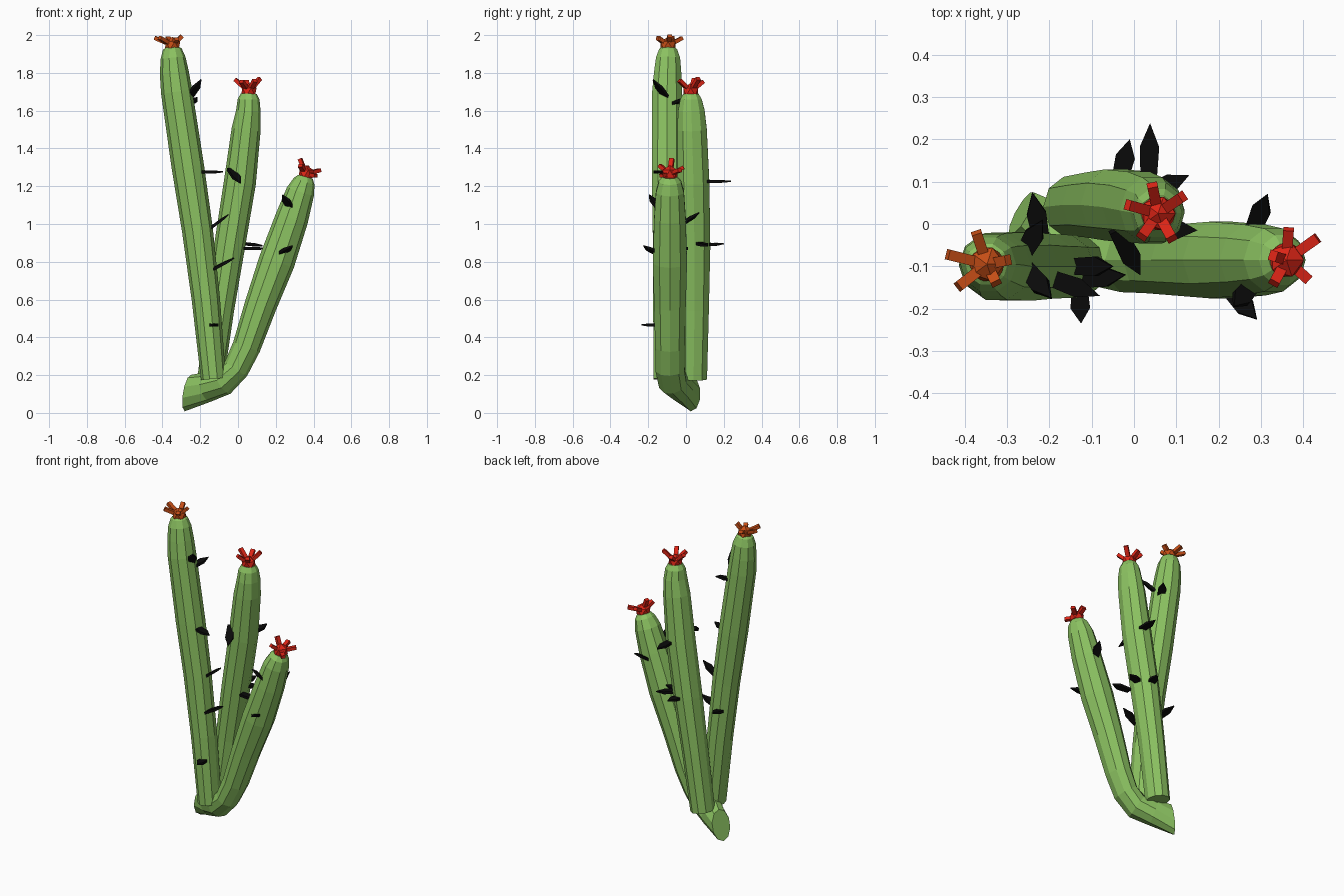
import bpy, bmesh, math
from mathutils import Vector as V


def material(name, rgb):
    m = bpy.data.materials.new(name)
    m.diffuse_color = (*rgb, 1)
    return m


GREEN = material("cactus green", (0.26, 0.54, 0.12))
RED = material("flower red", (0.72, 0.018, 0.008))
ORANGE = material("flower orange", (0.56, 0.075, 0.008))
BLACK = material("thorn black", (0.003, 0.003, 0.003))


def finish(bm, name, mat):
    bmesh.ops.recalc_face_normals(bm, faces=bm.faces)
    me = bpy.data.meshes.new(name)
    bm.to_mesh(me)
    bm.free()
    me.materials.append(mat)
    ob = bpy.data.objects.new(name, me)
    bpy.context.collection.objects.link(ob)
    return ob


def stem(name, rings, start=None, sides=10):
    """Loft of rings (x, y, z, side radius, other radius) along a path."""
    bm = bmesh.new()
    pts = [V(r[:3]) for r in rings]
    loops = []
    for i, r in enumerate(rings):
        t = (pts[min(i + 1, len(pts) - 1)] - pts[max(i - 1, 0)]).normalized()
        if i == 0 and start:
            t = V(start).normalized()
        side = (V((0, 1, 0)) - t * t.y).normalized()
        up = t.cross(side)
        loops.append([bm.verts.new(pts[i] + side * r[3] * math.cos(a) + up * r[4] * math.sin(a))
                      for a in (math.tau * (k + 0.5) / sides for k in range(sides))])
    for a, b in zip(loops, loops[1:]):
        for k in range(sides):
            j = (k + 1) % sides
            bm.faces.new((a[k], a[j], b[j], b[k]))
    bm.faces.new(loops[0])
    bm.faces.new(loops[-1])
    finish(bm, name, GREEN)


def flower(name, centre, tips, mat):
    """Faceted bud with square-ended petals reaching to the given tips."""
    bm = bmesh.new()
    c = V(centre)
    bmesh.ops.create_icosphere(bm, subdivisions=1, radius=0.046)
    bmesh.ops.translate(bm, verts=bm.verts, vec=c)
    for tip in tips:
        d = V(tip) - c
        rot = d.to_track_quat('Z', 'Y')
        box = bmesh.ops.create_cube(bm, size=1)['verts']
        for v in box:
            v.co = c + rot @ V((v.co.x * 0.025, v.co.y * 0.02, (v.co.z + 0.5) * d.length))
    finish(bm, name, mat)


def thorn(name, base, tip, width=0.046, thick=0.016):
    """Flat blade: straight sides, then a pointed tip."""
    bm = bmesh.new()
    base, tip = V(base), V(tip)
    d = tip - base
    base = base - d.normalized() * 0.03
    d = tip - base
    w = d.cross(V((0, 0, 1))).normalized()
    n = d.cross(w).normalized()
    outline = [(0, -.4), (.62, -.5), (1, 0), (.62, .5), (0, .4)]
    lo, hi = [[bm.verts.new(base + d * u + w * s * width + n * h * (0.4 if u == 1 else 1))
               for u, s in outline] for h in (-thick / 2, thick / 2)]
    bm.faces.new(lo)
    bm.faces.new(hi)
    for i in range(5):
        j = (i + 1) % 5
        bm.faces.new((lo[i], lo[j], hi[j], hi[i]))
    finish(bm, name, BLACK)


# Three stems
stem("tall_stem", [
    (-.13, -.10, .18, .075, .066), (-.17, -.10, .60, .078, .075), (-.215, -.10, .97, .08, .082),
    (-.265, -.10, 1.30, .085, .086), (-.325, -.10, 1.70, .083, .083), (-.337, -.097, 1.80, .076, .077),
    (-.344, -.095, 1.88, .067, .066), (-.348, -.095, 1.925, .05, .05), (-.349, -.095, 1.94, .03, .03)])
stem("middle_stem", [
    (-.145, .04, .18, .075, .07), (-.095, .045, .55, .08, .075), (-.045, .045, .88, .088, .082),
    (.01, .04, 1.22, .088, .085), (.043, .032, 1.50, .082, .077), (.055, .028, 1.60, .074, .065),
    (.056, .026, 1.66, .06, .058), (.057, .026, 1.69, .042, .042)])
stem("leaning_stem", [
    (-.265, .025, .105, .058, .098), (-.17, -.025, .135, .072, .08), (-.08, -.07, .165, .08, .075),
    (-.01, -.085, .235, .08, .07), (.045, -.085, .35, .082, .075), (.12, -.085, .57, .088, .085),
    (.205, -.085, .80, .095, .096), (.285, -.085, 1.03, .088, .088), (.33, -.085, 1.17, .078, .075),
    (.35, -.085, 1.225, .062, .058), (.357, -.085, 1.25, .04, .04)], start=(.86, -.45, -.15))

# Flowers
flower("tall_flower", (-.347, -.095, 1.945),
       [(-.44, -.072, 1.985), (-.415, -.148, 1.985), (-.372, -.02, 1.985),
        (-.297, -.085, 1.995), (-.325, -.14, 1.98)], ORANGE)
flower("middle_flower", (.057, .025, 1.70),
       [(.043, .092, 1.755), (-.015, .045, 1.765), (.018, -.03, 1.755),
        (.09, -.035, 1.76), (.115, .065, 1.77)], RED)
flower("leaning_flower", (.36, -.085, 1.265),
       [(.365, -.012, 1.30), (.433, -.033, 1.285), (.412, -.132, 1.255),
        (.33, -.14, 1.31), (.328, -.075, 1.345)], RED)

# Thorns (base, tip)
for i, (b, t) in enumerate([
        ((-.25, -.11, 1.68), (-.195, -.175, 1.765)), ((-.255, -.06, 1.64), (-.215, .01, 1.67)),
        ((-.19, -.13, 1.275), (-.08, -.17, 1.276)), ((-.13, -.10, .99), (-.05, -.10, 1.05)),
        ((-.115, -.13, .77), (-.02, -.12, .82)), ((-.128, -.17, .465), (-.125, -.235, .466)),
        ((-.22, -.03, .80), (-.24, .075, .83)),
        ((-.03, -.035, 1.275), (.015, -.12, 1.215)), ((.035, .12, 1.225), (.038, .238, 1.226)),
        ((-.03, .12, .89), (-.01, .20, .896)), ((.04, .075, .895), (.13, .115, .885)),
        ((.06, -.01, .87), (.15, -.015, .87)),
        ((.235, -.165, .85), (.29, -.225, .885)), ((.27, -.155, 1.10), (.235, -.195, 1.155)),
        ((.285, -.005, 1.01), (.315, .07, 1.06))]):
    thorn(f"thorn_{i + 1}", b, t)
